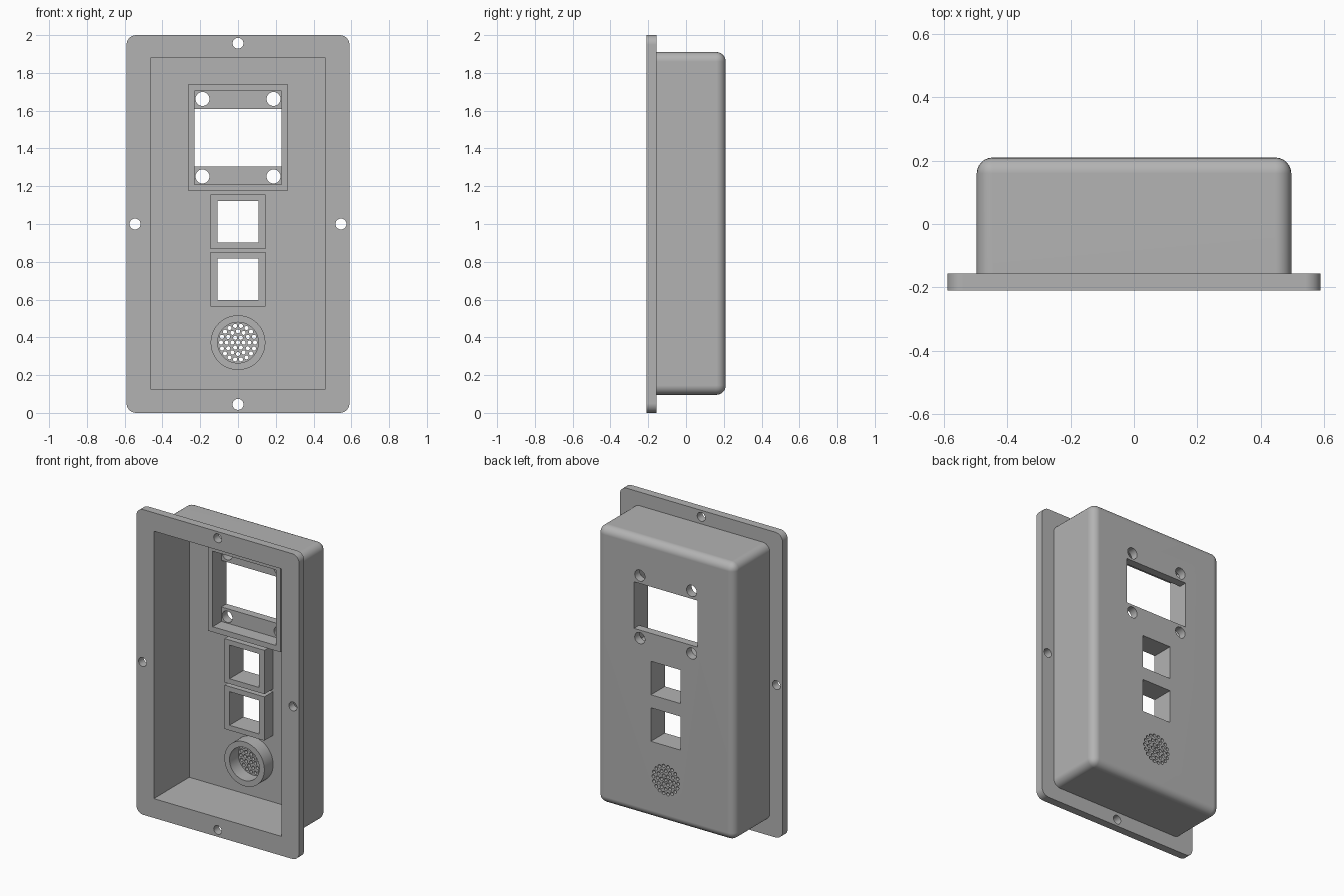
import bpy, bmesh, math
from mathutils import Matrix

if "Cube" in bpy.data.objects:
    bpy.data.objects.remove(bpy.data.objects["Cube"], do_unlink=True)

grey = bpy.data.materials.new("plain grey")
grey.use_nodes = True
COLOUR = (0.45, 0.45, 0.45, 1)
grey.diffuse_color = COLOUR
grey.node_tree.nodes["Principled BSDF"].inputs["Base Color"].default_value = COLOUR

# Depth levels, front to back
FRONT, FLANGE_BACK, BOSS_FRONT, WALL, BACK = -0.21, -0.157, 0.066, 0.157, 0.21
CUT_FRONT, CUT_BACK = -0.3, 0.3


def add_box(bm, x, z, w, h, y0, y1):
    m = Matrix.Translation((x, (y0 + y1) / 2, z)) @ Matrix.Diagonal((w, y1 - y0, h, 1))
    return bmesh.ops.create_cube(bm, size=1, matrix=m)["verts"]


def add_cylinder(bm, x, z, r, y0, y1, sides=32):
    m = Matrix.Translation((x, (y0 + y1) / 2, z)) @ Matrix.Rotation(math.pi / 2, 4, "X")
    bmesh.ops.create_cone(bm, cap_ends=True, segments=sides, radius1=r, radius2=r,
                          depth=y1 - y0, matrix=m)


def make(name, bm):
    mesh = bpy.data.meshes.new(name)
    bm.to_mesh(mesh)
    bm.free()
    mesh.materials.append(grey)
    ob = bpy.data.objects.new(name, mesh)
    bpy.context.collection.objects.link(ob)
    return ob


def activate(ob):
    bpy.ops.object.select_all(action="DESELECT")
    ob.select_set(True)
    bpy.context.view_layer.objects.active = ob


def cut(ob, add, shapes):
    """Subtract a set of separate boxes or cylinders, then drop the cutter."""
    bm = bmesh.new()
    for shape in shapes:
        add(bm, *shape)
    cutter = make("cutter", bm)
    cutter.hide_render = True
    mod = ob.modifiers.new("cut", "BOOLEAN")
    mod.operation, mod.solver, mod.object = "DIFFERENCE", "EXACT", cutter
    activate(ob)
    bpy.ops.object.modifier_apply(modifier=mod.name)
    bpy.data.objects.remove(cutter, do_unlink=True)


def finish(ob):
    activate(ob)
    bpy.ops.object.shade_smooth_by_angle(angle=math.radians(35))
    mod = ob.modifiers.new("flat normals", "WEIGHTED_NORMAL")
    mod.keep_sharp = True


def rounded_box(name, size, radius, keep):
    bm = bmesh.new()
    add_box(bm, *size)
    edges = [e for e in bm.edges if keep(e)]
    bmesh.ops.bevel(bm, geom=edges, offset=radius, segments=6, profile=0.5, affect="EDGES")
    return make(name, bm)


def along_y(edge):
    a, b = edge.verts
    return abs(a.co.y - b.co.y) > 0.01


def not_front(edge):
    return max(v.co.y for v in edge.verts) > 0


cavity = (0, 1.003, 0.926, 1.753, CUT_FRONT, WALL)
through = (CUT_FRONT, CUT_BACK)
buttons = [(0, 1.012), (0, 0.707)]
speaker = (0, 0.372)

# Mounting flange with four screw holes
flange = rounded_box("flange", (0, 1, 1.18, 2, FRONT, FLANGE_BACK), 0.05, along_y)
cut(flange, add_box, [cavity])
screws = [(0, 1.957), (0, 0.045), (-0.545, 1), (0.545, 1)]
cut(flange, add_cylinder, [(x, z, 0.029, *through) for x, z in screws])
finish(flange)

# Rounded housing, hollow and open at the front
housing = rounded_box("housing", (0, 1.003, 0.994, 1.815, FLANGE_BACK, BACK), 0.05, not_front)
cut(housing, add_box, [cavity])
openings = [(0, 1.4575, 0.46, 0.305, *through)]
openings += [(x, z, 0.215, 0.22, *through) for x, z in buttons]
cut(housing, add_box, openings)
display_holes = [(x, z, 0.037, *through) for x in (-0.188, 0.188) for z in (1.252, 1.662)]
cut(housing, add_cylinder, display_holes)

# Speaker grille: rings of small holes
grille = [(*speaker, 0.011, *through, 12)]
for ring in (1, 2, 3):
    for i in range(6 * ring):
        a = math.tau * i / (6 * ring)
        grille.append((speaker[0] + 0.03 * ring * math.cos(a),
                       speaker[1] + 0.03 * ring * math.sin(a), 0.011, *through, 12))
cut(housing, add_cylinder, grille)
finish(housing)


# Raised frames on the inside of the back wall
def frame(name, x, z, outer, inner):
    bm = bmesh.new()
    add_box(bm, x, z, *outer, BOSS_FRONT, WALL)
    ob = make(name, bm)
    cut(ob, add_box, [(x, z, *inner, *through)])
    finish(ob)


frame("display_frame", 0, 1.4575, (0.524, 0.565), (0.46, 0.495))
for name, (x, z) in zip(("upper_button_frame", "lower_button_frame"), buttons):
    frame(name, x, z, (0.29, 0.287), (0.215, 0.22))

# Round speaker collar
bm = bmesh.new()
add_cylinder(bm, *speaker, 0.145, BOSS_FRONT, WALL, 48)
collar = make("speaker_collar", bm)
cut(collar, add_cylinder, [(*speaker, 0.108, *through, 48)])
finish(collar)
